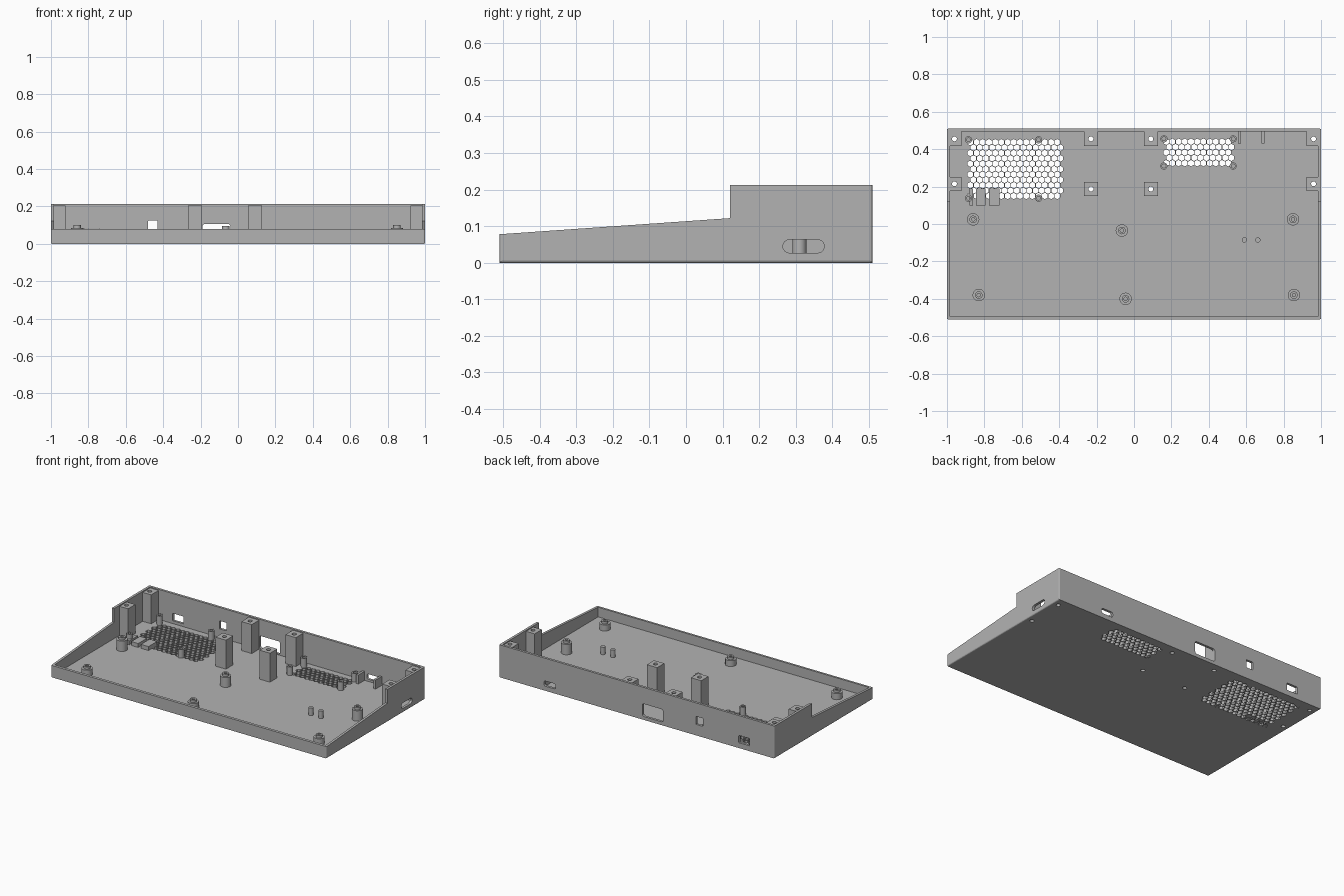
import bpy, bmesh, math
from mathutils import Vector

if "Cube" in bpy.data.objects:
    bpy.data.objects.remove(bpy.data.objects["Cube"])

grey = bpy.data.materials.new("plain grey plastic")
grey.use_nodes = True
grey.diffuse_color = (0.45, 0.45, 0.45, 1)
grey.node_tree.nodes["Principled BSDF"].inputs["Base Color"].default_value = (0.45, 0.45, 0.45, 1)

WALL, HALF_Y, FLOOR, TOP = 0.016, 0.51, 0.016, 0.213
AXES = {"x": lambda a, b, t: (t, a, b),
        "y": lambda a, b, t: (a, t, b),
        "z": lambda a, b, t: (a, b, t)}


def finish(name, bm, smooth=False):
    bmesh.ops.recalc_face_normals(bm, faces=bm.faces)
    mesh = bpy.data.meshes.new(name)
    bm.to_mesh(mesh)
    bm.free()
    mesh.materials.append(grey)
    ob = bpy.data.objects.new(name, mesh)
    bpy.context.collection.objects.link(ob)
    bpy.ops.object.select_all(action="DESELECT")
    ob.select_set(True)
    bpy.context.view_layer.objects.active = ob
    if smooth:
        bpy.ops.object.shade_smooth_by_angle(angle=math.radians(35))
    return ob


def prism(bm, outline, axis, lo, hi):
    """Extrude a closed 2D outline along an axis."""
    place = AXES[axis]
    a = [bm.verts.new(place(*p, lo)) for p in outline]
    b = [bm.verts.new(place(*p, hi)) for p in outline]
    bm.faces.new(a[::-1])
    bm.faces.new(b)
    for i in range(len(a)):
        j = (i + 1) % len(a)
        bm.faces.new((a[i], a[j], b[j], b[i]))


def ngon(cx, cy, r, n):
    return [(cx + r * math.sin(math.tau * i / n), cy + r * math.cos(math.tau * i / n)) for i in range(n)]


def rect(x0, x1, y0, y1):
    return [(x0, y0), (x1, y0), (x1, y1), (x0, y1)]


def rounded(x0, x1, y0, y1, r, steps=6):
    corners = [(x1 - r, y1 - r), (x0 + r, y1 - r), (x0 + r, y0 + r), (x1 - r, y0 + r)]
    pts = []
    for q, (cx, cy) in enumerate(corners):
        for s in range(steps + 1):
            t = (q + s / steps) * math.pi / 2
            pts.append((cx + r * math.cos(t), cy + r * math.sin(t)))
    return pts


def cut(target, cutter):
    mod = target.modifiers.new("cut", "BOOLEAN")
    mod.operation, mod.solver, mod.object = "DIFFERENCE", "EXACT", cutter
    bpy.ops.object.select_all(action="DESELECT")
    bpy.context.view_layer.objects.active = target
    target.select_set(True)
    bpy.ops.object.modifier_apply(modifier=mod.name)


def standoff(name, x, y, profile, steps=24):
    """Revolve a radius/height profile into a screw boss."""
    bm = bmesh.new()
    vs = [bm.verts.new((x + r, y, z)) for r, z in profile]
    es = [bm.edges.new(p) for p in zip(vs, vs[1:])]
    bmesh.ops.spin(bm, geom=vs + es, cent=Vector((x, y, 0)), axis=(0, 0, 1),
                   angle=math.tau, steps=steps, use_duplicate=False)
    bmesh.ops.remove_doubles(bm, verts=bm.verts, dist=0.0002)
    return finish(name, bm, True)


# Tray shell: side profile with rounded vertical corners, hollowed from above
bm = bmesh.new()
prism(bm, [(-HALF_Y, 0), (HALF_Y, 0), (HALF_Y, TOP), (0.12, TOP), (0.12, 0.122), (-HALF_Y, 0.078)],
      "x", -1, 1)
uprights = [e for e in bm.edges
            if all(abs(abs(v.co.y) - HALF_Y) < 1e-4 for v in e.verts)
            and abs(e.verts[0].co.x - e.verts[1].co.x) < 1e-4]
bmesh.ops.bevel(bm, geom=uprights, offset=0.007, segments=3, affect="EDGES", profile=0.5)
shell = finish("tray_shell", bm)

bm = bmesh.new()
prism(bm, rect(WALL - 1, 1 - WALL, WALL - HALF_Y, HALF_Y - WALL), "z", FLOOR, 0.4)
cavity = finish("cavity_cutter", bm)

# Openings: honeycomb vents, back ports, side slot
bm = bmesh.new()
PITCH, ROW = 0.0332, 0.0287
for x0, y0, columns, rows in ((-0.875, 0.437, 15, 11), (0.172, 0.44, 11, 5)):
    for r in range(rows):
        for c in range(columns):
            prism(bm, ngon(x0 + (c + (r % 2) / 2) * PITCH, y0 - r * ROW, 0.0172, 6), "z", -0.05, 0.05)
for x0, x1, z0, z1, r in ((-0.19, -0.04, 0.022, 0.105, 0.012), (-0.48, -0.43, 0.072, 0.125, 0.004),
                          (-0.82, -0.74, 0.035, 0.083, 0.004), (0.59, 0.675, 0.03, 0.064, 0.012)):
    prism(bm, rounded(x0, x1, z0, z1, r), "y", 0.47, 0.56)
prism(bm, rounded(0.265, 0.378, 0.027, 0.063, 0.0179), "x", 0.95, 1.05)
openings = finish("opening_cutter", bm)

# Screw holes running through posts and floor
post_spots = [(s * 0.96, y) for s in (-1, 1) for y in (0.455, 0.215)]
post_spots += [(x, y) for x in (-0.23, 0.09) for y in (0.455, 0.187)]
bm = bmesh.new()
for x, y in post_spots:
    prism(bm, ngon(x, y, 0.013, 20), "z", -0.1, 0.4)
holes = finish("screw_hole_cutter", bm)

for cutter in (cavity, openings, holes):
    cut(shell, cutter)

# Square lid posts
for i, (x, y) in enumerate(post_spots):
    x0, x1, y0, y1 = x - 0.0375, x + 0.0375, y - 0.0375, y + 0.0375
    if x < -0.9:
        x0 = -0.99
    if x > 0.9:
        x1 = 0.99
    if y > 0.4:
        y1 = 0.5
    bm = bmesh.new()
    prism(bm, rect(x0, x1, y0, y1), "z", 0.006, 0.206)
    cut(finish(f"lid_post_{i + 1}", bm), holes)

for cutter in (cavity, openings, holes):
    bpy.data.objects.remove(cutter)

# Stepped bosses under the sloping panel, taller toward the back
for i, (x, y) in enumerate(((-0.86, 0.025), (-0.065, -0.035), (0.85, 0.025),
                            (-0.83, -0.38), (-0.045, -0.4), (0.855, -0.38))):
    h = 0.084 + 0.07 * (y - 0.02)
    standoff(f"panel_boss_{i + 1}", x, y,
             [(0, 0.006), (0.033, 0.006), (0.033, h), (0.02, h), (0.02, h + 0.016),
              (0.009, h + 0.016), (0.009, h - 0.03), (0, h - 0.03)])

# Hollow bosses at the vent corners
vent_bosses = [(x, y) for x in (-0.885, -0.51) for y in (0.45, 0.138)]
vent_bosses += [(x, y) for x in (0.16, 0.53) for y in (0.455, 0.31)]
for i, (x, y) in enumerate(vent_bosses):
    standoff(f"vent_boss_{i + 1}", x, y,
             [(0, 0.002), (0.019, 0.002), (0.019, 0.072), (0.01, 0.072), (0.01, 0.025), (0, 0.025)])

# Plain locating pegs
for i, x in enumerate((0.59, 0.662)):
    standoff(f"locating_peg_{i + 1}", x, -0.085,
             [(0, 0.006), (0.014, 0.006), (0.014, 0.065), (0, 0.065)], 16)

# Ribs beside the back slot
for i, x in enumerate((0.565, 0.69)):
    bm = bmesh.new()
    prism(bm, rect(x - 0.008, x + 0.008, 0.43, 0.5), "z", 0.006, 0.075)
    finish(f"slot_rib_{i + 1}", bm)

# Low blocks over the front edge of the large vent
for i, (x0, x1) in enumerate(((-0.88, -0.86), (-0.845, -0.795), (-0.775, -0.72))):
    bm = bmesh.new()
    prism(bm, rect(x0, x1, 0.1, 0.19), "z", 0.004, 0.042)
    finish(f"low_block_{i + 1}", bm)
